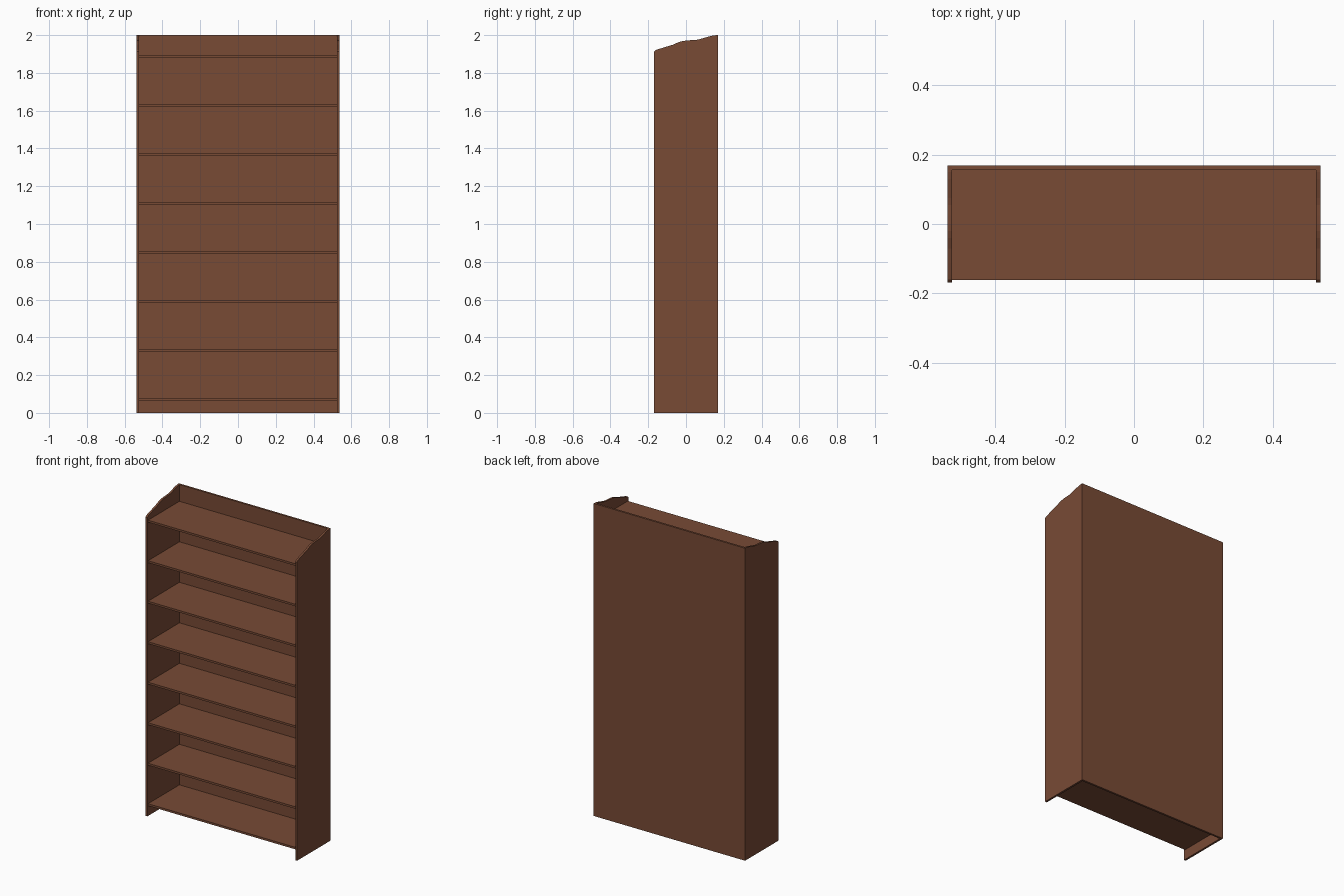
import bpy, bmesh

if "Cube" in bpy.data.objects:
    bpy.data.objects.remove(bpy.data.objects["Cube"])

# Overall sizes
W, D, T = 0.537, 0.169, 0.013   # half width, half depth, board thickness

wood = bpy.data.materials.new("brown wood")
wood.diffuse_color = (0.188, 0.069, 0.036, 1)
wood.use_nodes = True
wood.node_tree.nodes["Principled BSDF"].inputs["Base Color"].default_value = wood.diffuse_color


def finish(name, bm):
    bmesh.ops.recalc_face_normals(bm, faces=bm.faces)
    mesh = bpy.data.meshes.new(name)
    bm.to_mesh(mesh)
    bm.free()
    mesh.materials.append(wood)
    obj = bpy.data.objects.new(name, mesh)
    bpy.context.collection.objects.link(obj)
    return obj


def box(name, x0, x1, y0, y1, z0, z1):
    bm = bmesh.new()
    bmesh.ops.create_cube(bm, size=1)
    for v in bm.verts:
        v.co = (x1 if v.co.x > 0 else x0,
                y1 if v.co.y > 0 else y0,
                z1 if v.co.z > 0 else z0)
    return finish(name, bm)


# Side boards: a profile with a wavy top edge, extruded across x
top_edge = [(D, 2.0), (0.15, 1.999), (0.13, 1.995), (0.098, 1.986),
            (0.075, 1.979), (0.055, 1.975), (0.025, 1.973), (0, 1.971),
            (-0.02, 1.968), (-0.04, 1.962), (-0.07, 1.949), (-0.113, 1.936),
            (-0.145, 1.926), (-0.16, 1.921), (-D, 1.912)]
profile = [(-D, 0), (D, 0)] + top_edge


def side_board(name, x):
    bm = bmesh.new()
    face = bm.faces.new([bm.verts.new((x, y, z)) for y, z in profile])
    ext = bmesh.ops.extrude_face_region(bm, geom=[face])
    moved = [g for g in ext["geom"] if isinstance(g, bmesh.types.BMVert)]
    bmesh.ops.translate(bm, verts=moved, vec=(T, 0, 0))
    return finish(name, bm)


side_board("left_side", -W)
side_board("right_side", W - T)

# Back panel down to the floor
box("back_panel", -W + T, W - T, D - T, D, 0, 2.0)

# Eight evenly spaced shelves, set back slightly from the front
for i in range(8):
    top = 0.078 + i * 0.2593
    box(f"shelf_{i + 1}", -W + T, W - T, -0.161, D - T, top - T, top)
